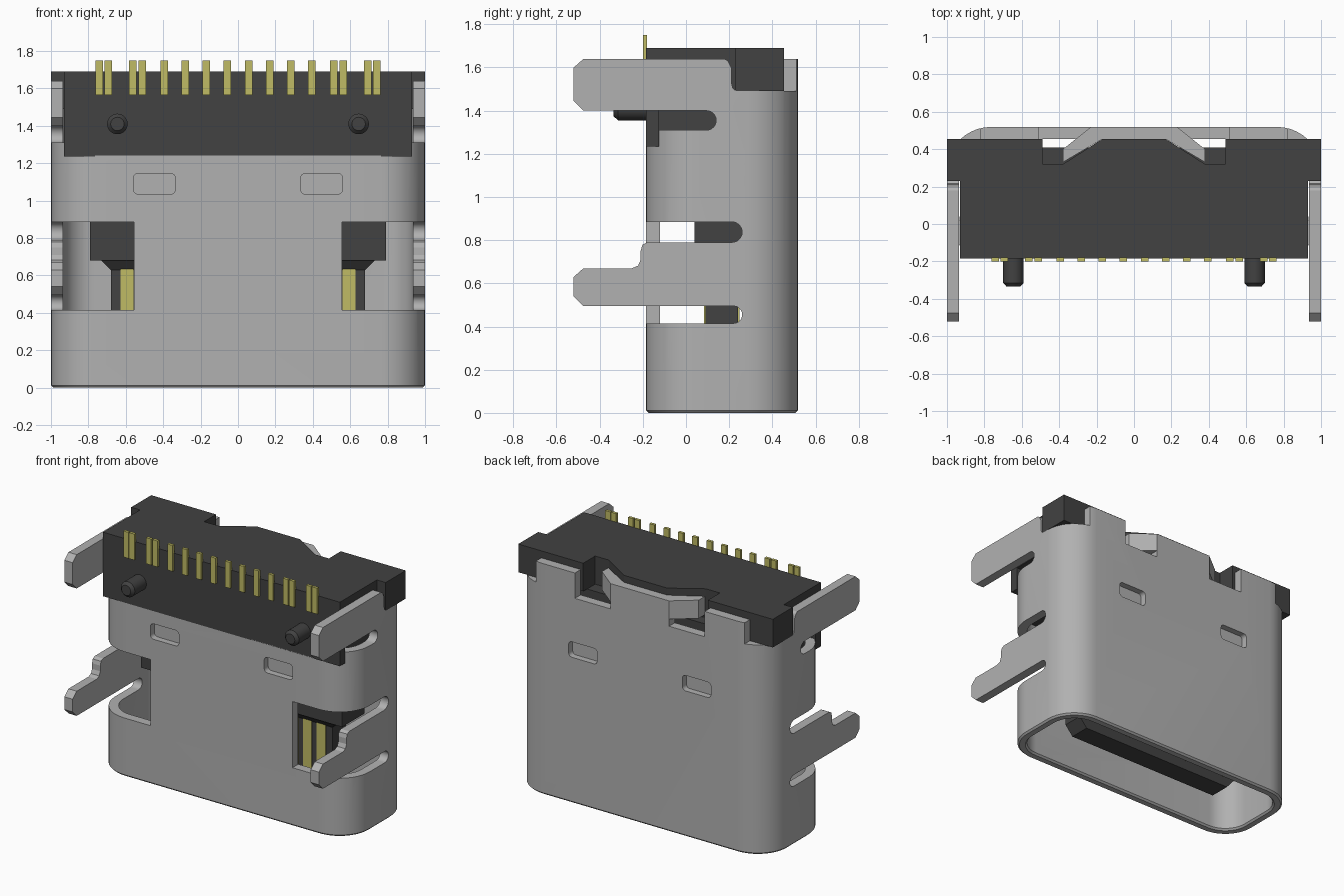
import bpy, bmesh, math

cube = bpy.data.objects.get("Cube")
if cube:
    bpy.data.objects.remove(cube, do_unlink=True)


def material(name, rgb, metallic=0.0):
    m = bpy.data.materials.new(name)
    m.use_nodes = True
    m.diffuse_color = (*rgb, 1)
    m.node_tree.nodes["Principled BSDF"].inputs["Base Color"].default_value = (*rgb, 1)
    return m


STEEL = material("steel grey", (0.44, 0.44, 0.44))
BLACK = material("black plastic", (0.054, 0.054, 0.054))
GOLD = material("contact gold", (0.53, 0.50, 0.13))


def loft(name, rings, mat=None, closed=False):
    """Skin equal-length rings of points; cap the ends unless closed."""
    bm = bmesh.new()
    vs = [[bm.verts.new(p) for p in r] for r in rings]
    n = len(rings[0])
    pairs = list(zip(vs, vs[1:])) + ([(vs[-1], vs[0])] if closed else [])
    for a, b in pairs:
        for i in range(n):
            j = (i + 1) % n
            bm.faces.new((a[i], a[j], b[j], b[i]))
    if not closed:
        bm.faces.new(vs[0])
        bm.faces.new(vs[-1])
    bmesh.ops.recalc_face_normals(bm, faces=bm.faces)
    me = bpy.data.meshes.new(name)
    bm.to_mesh(me)
    bm.free()
    ob = bpy.data.objects.new(name, me)
    bpy.context.collection.objects.link(ob)
    if mat:
        me.materials.append(mat)
    return ob


def prism(name, pts, axis, a, b, mat=None):
    """Extrude a 2D profile along an axis: x takes (y,z), y takes (x,z), z takes (x,y)."""
    put = {"x": lambda p, t: (t, p[0], p[1]), "y": lambda p, t: (p[0], t, p[1]),
           "z": lambda p, t: (p[0], p[1], t)}[axis]
    return loft(name, [[put(p, t) for p in pts] for t in (a, b)], mat)


def box(name, x, y, z, mat=None):
    return prism(name, [(x[0], y[0]), (x[1], y[0]), (x[1], y[1]), (x[0], y[1])], "z", *z, mat)


def rounded(cx, cy, hx, hy, r, seg=10):
    """Rounded rectangle outline."""
    out = []
    for k, (sx, sy) in enumerate([(1, 1), (-1, 1), (-1, -1), (1, -1)]):
        for i in range(seg + 1):
            t = (k + i / seg) * math.pi / 2
            out.append((cx + sx * (hx - r) + r * math.cos(t), cy + sy * (hy - r) + r * math.sin(t)))
    return out


def slot(y0, y1, z0, z1):
    """Slot profile with a round end at y1."""
    r, zc = (z1 - z0) / 2, (z0 + z1) / 2
    arc = [(y1 - r + r * math.cos(t), zc + r * math.sin(t))
           for t in (math.pi * (i / 12 - 0.5) for i in range(13))]
    return [(y0, z0)] + arc + [(y0, z1)]


def smooth(ob, deg=30):
    bpy.ops.object.select_all(action="DESELECT")
    ob.select_set(True)
    bpy.context.view_layer.objects.active = ob
    bpy.ops.object.shade_smooth_by_angle(angle=math.radians(deg))


YC, HY, R, T = 0.167, 0.352, 0.235, 0.065
YF, YB = YC - HY, YC + HY
YI = YB - T

# Shell: rounded tube with a chamfered mouth
rings = []
for inset, z in [(0, 1.64), (0, 0.012), (0.012, 0), (T - 0.012, 0), (T, 0.012), (T, 1.64)]:
    rings.append([(x, y, z) for x, y in rounded(0, YC, 1 - inset, HY - inset, R - inset)])
shell = loft("shell", rings, STEEL, closed=True)

# Openings cut out of the shell
W = (-1.2, 1.2)
cuts = [
    box("cut_front_top", W, (-1, -0.125), (1.24, 1.8)),
    prism("cut_upper_slot", slot(-0.3, 0.14, 1.31, 1.40), "x", *W),
    box("cut_upper_corner", W, (-0.3, 0.05), (1.36, 1.8)),
    prism("cut_ear_seat", [(0.17, 1.8), (0.17, 1.645), (0.195, 1.63), (0.21, 1.60), (0.21, 1.53),
                           (0.217, 1.503), (0.235, 1.49), (YI, 1.49), (YI, 1.8)], "x", *W),
    prism("cut_mid_slot", slot(-0.1, 0.26, 0.79, 0.885), "x", *W),
    prism("cut_low_slot", slot(-0.1, 0.26, 0.415, 0.495), "x", *W),
]
for s in (1, -1):
    def sx(a, b):
        return tuple(sorted((s * a, s * b)))
    cuts += [
        box("cut_back_corner", sx(0.82, 1.2), (0.40, 0.7), (1.49, 1.8)),
        box("cut_back_notch", sx(0.23, 0.51), (0.40, 0.7), (1.46, 1.8)),
        box("cut_window", sx(0.557, 1.2), (-0.3, 0.05), (0.415, 0.885)),
    ]
    dimple = rounded(s * 0.447, 1.09, 0.112, 0.055, 0.025, 4)
    cuts += [prism("cut_dimple_front", dimple, "y", YF - 0.1, YF + 0.045),
             prism("cut_dimple_back", dimple, "y", YB - 0.045, YB + 0.1)]
bpy.context.view_layer.objects.active = shell
for c in cuts:
    c.hide_render = True
    m = shell.modifiers.new(c.name, "BOOLEAN")
    m.operation, m.solver, m.object = "DIFFERENCE", "EXACT", c
    bpy.ops.object.modifier_apply(modifier=m.name)
for c in cuts:
    bpy.data.objects.remove(c, do_unlink=True)
smooth(shell)

# Mounting arms, spring wings and locating pegs on both sides
upper_arm = [(0.05, 1.40), (-0.475, 1.40), (-0.52, 1.445), (-0.52, 1.60), (-0.475, 1.64), (0.05, 1.64)]
lower_arm = [(0.05, 0.495), (-0.475, 0.495), (-0.52, 0.54), (-0.52, 0.63), (-0.475, 0.67),
             (-0.25, 0.67), (-0.222, 0.682), (-0.21, 0.71), (-0.21, 0.75), (-0.202, 0.778),
             (-0.18, 0.79), (0.05, 0.79)]
wing = [(0.17, YI), (0.23, YB), (0.38, 0.40), (0.38, 0.33)]
for s, side in ((1, "left"), (-1, "right")):
    for nm, prof in (("upper_arm", upper_arm), ("lower_arm", lower_arm)):
        prism(f"{nm}_{side}", prof, "x", s * (1 - T), s * 1.0, STEEL)
    prism(f"spring_wing_{side}", [(s * x, y) for x, y in wing], "z", 1.51, 1.64, STEEL)
    peg = []
    for r, y in ((0.055, -0.15), (0.055, -0.315), (0.036, -0.335)):
        peg.append([(s * 0.645 + r * math.cos(k * math.pi / 12), y,
                     1.41 + r * math.sin(k * math.pi / 12)) for k in range(24)])
    smooth(loft(f"peg_{side}", peg, BLACK))

# Housing: cap with ears and notches, front plate, and inner blocks
half = [(0.93, YF), (0.93, 0.23), (1.0, 0.23), (1.0, YI), (0.49, YI), (0.49, 0.32), (0.38, 0.32), (0.17, YI)]
cap = half + [(-x, y) for x, y in reversed(half)]
prism("housing_cap", cap, "z", 1.49, 1.69, BLACK)
box("housing_front_plate", (-0.93, 0.93), (YF, -0.125), (1.235, 1.49), BLACK)
box("housing_shoulder", (-0.93, 0.93), (-0.125, 0.13), (1.40, 1.49), BLACK)
box("housing_block", (-0.88, 0.88), (-0.125, 0.41), (1.0, 1.49), BLACK)
box("tongue_base", (-0.79, 0.79), (0.04, 0.29), (0.68, 1.0), BLACK)

# Tongue: tapered root, then a blade with chamfered tip corners
root = [[(x * hx, 0.165 + y * hy, z) for x, y in ((-1, -1), (1, -1), (1, 1), (-1, 1))]
        for hx, hy, z in ((0.73, 0.115, 0.68), (0.68, 0.078, 0.63))]
loft("tongue_root", root, BLACK)
prism("tongue", [(-0.68, 0.65), (-0.68, 0.17), (-0.62, 0.10), (0.62, 0.10), (0.68, 0.17), (0.68, 0.65)],
      "y", 0.09, 0.24, BLACK)

# Contacts on both faces of the tongue
for i in range(12):
    x = (i - 5.5) * 0.108
    z0 = 0.17 if i in (0, 3, 8, 11) else 0.21
    for face, y in (("front", (0.083, 0.092)), ("back", (0.238, 0.247))):
        box(f"contact_{face}_{i + 1}", (x - 0.034, x + 0.034), y, (z0, 0.64), GOLD)

# Solder tails along the top of the front plate
for i, x in enumerate((0.057, 0.169, 0.281, 0.394, 0.512, 0.562, 0.695, 0.741)):
    for s, side in ((1, "left"), (-1, "right")):
        box(f"solder_tail_{side}_{i + 1}", (s * x - 0.02, s * x + 0.02), (-0.2, -0.18), (1.565, 1.75), GOLD)
